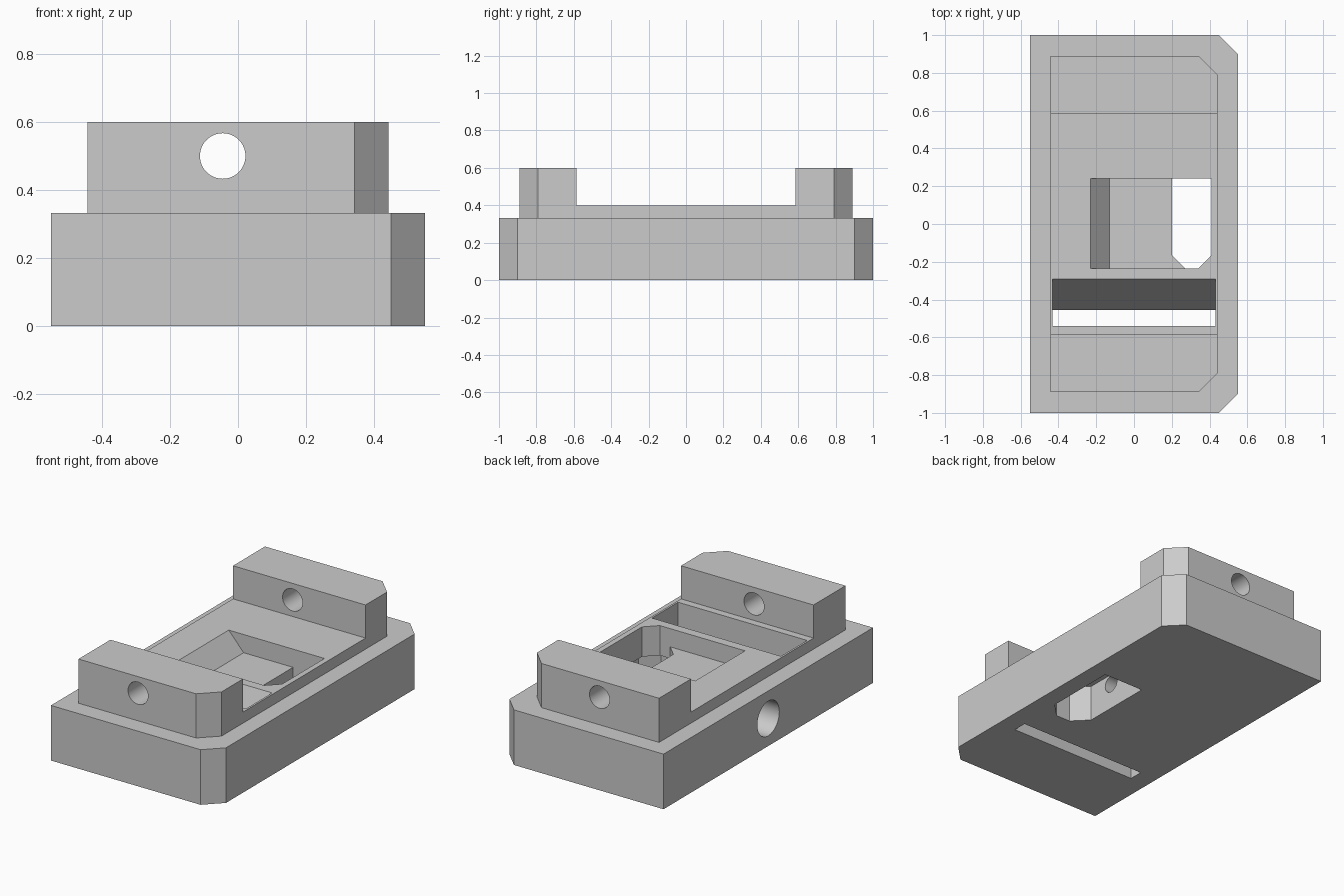
import bpy, bmesh, math
from mathutils import Vector

if "Cube" in bpy.data.objects:
    bpy.data.objects.remove(bpy.data.objects["Cube"])

grey = bpy.data.materials.new("light_grey")
grey.diffuse_color = (0.6, 0.6, 0.6, 1)
grey.use_nodes = True
grey.node_tree.nodes["Principled BSDF"].inputs["Base Color"].default_value = grey.diffuse_color

# Extrude a 2D profile along an axis; the profile uses the other two axes in xyz order
def prism(name, pts, axis, lo, hi):
    i = "xyz".index(axis)
    def place(p, d):
        c = list(p)
        c.insert(i, d)
        return Vector(c)
    bm = bmesh.new()
    a = [bm.verts.new(place(p, lo)) for p in pts]
    b = [bm.verts.new(place(p, hi)) for p in pts]
    bm.faces.new(a)
    bm.faces.new(b[::-1])
    n = len(pts)
    for k in range(n):
        bm.faces.new((a[k], a[(k + 1) % n], b[(k + 1) % n], b[k]))
    bmesh.ops.recalc_face_normals(bm, faces=bm.faces)
    me = bpy.data.meshes.new(name)
    bm.to_mesh(me)
    bm.free()
    me.materials.append(grey)
    ob = bpy.data.objects.new(name, me)
    bpy.context.collection.objects.link(ob)
    return ob

def circle(u, v, r, n=48):
    return [(u + r * math.cos(2 * math.pi * k / n), v + r * math.sin(2 * math.pi * k / n))
            for k in range(n)]

# Rectangle with both right-hand corners cut off
def clipped(x, y, c):
    return [(-x, -y), (x - c, -y), (x, -y + c), (x, y - c), (x - c, y), (-x, y)]

# Through opening outline, clipped at its front corners, grown by e
def opening(e):
    l, r, f, b, c = 0.2 - e, 0.41 + e, -0.235 - e, 0.24 + e, 0.07 + 0.6 * e
    return [(l, f + c), (l + c, f), (r - c, f), (r, f + c), (r, b), (l, b)]

def combine(body, tool, op):
    m = body.modifiers.new(tool.name, 'BOOLEAN')
    m.operation, m.solver, m.object = op, 'EXACT', tool
    bpy.context.view_layer.update()
    me = bpy.data.meshes.new_from_object(body.evaluated_get(bpy.context.evaluated_depsgraph_get()))
    body.modifiers.clear()
    body.data = me
    bpy.data.objects.remove(tool)

# Stepped block
body = prism("housing", clipped(0.55, 1.0, 0.1), "z", 0, 0.333)
combine(body, prism("raised_deck", clipped(0.443, 0.89, 0.1), "z", 0.2, 0.6), 'UNION')

cuts = [
    # Wide channel between the two end blocks
    prism("channel", [(-0.585, 0.4), (0.585, 0.4), (0.585, 0.8), (-0.585, 0.8)], "x", -0.7, 0.7),
    # Shallow pocket with a ramp on its left end
    prism("pocket", [(-0.321, 0.5), (-0.13, 0.29), (0.3, 0.29), (0.3, 0.5)], "y", -0.235, 0.24),
    # Opening through the floor, wider below the lip
    prism("opening", opening(0), "z", 0.1, 0.5),
    prism("lower_opening", opening(0.03), "z", -0.1, 0.22),
    # Slot with a sloping back wall
    prism("slot", [(-0.54, -0.1), (-0.496, -0.1), (-0.249, 0.5), (-0.54, 0.5)], "x", -0.431, 0.431),
    # Bore through both end blocks
    prism("end_bore", circle(-0.045, 0.5, 0.067), "y", -1.2, 1.2),
    # Stepped bore from the left side into the opening
    prism("side_bore", circle(0, 0.167, 0.105), "x", -0.7, -0.1),
    prism("side_pilot", circle(0, 0.16, 0.052), "x", -0.3, 0.3),
]
for tool in cuts:
    combine(body, tool, 'DIFFERENCE')

# Smooth bores, sharp edges elsewhere
bpy.context.view_layer.objects.active = body
body.select_set(True)
bpy.ops.object.shade_smooth_by_angle(angle=math.radians(30))
